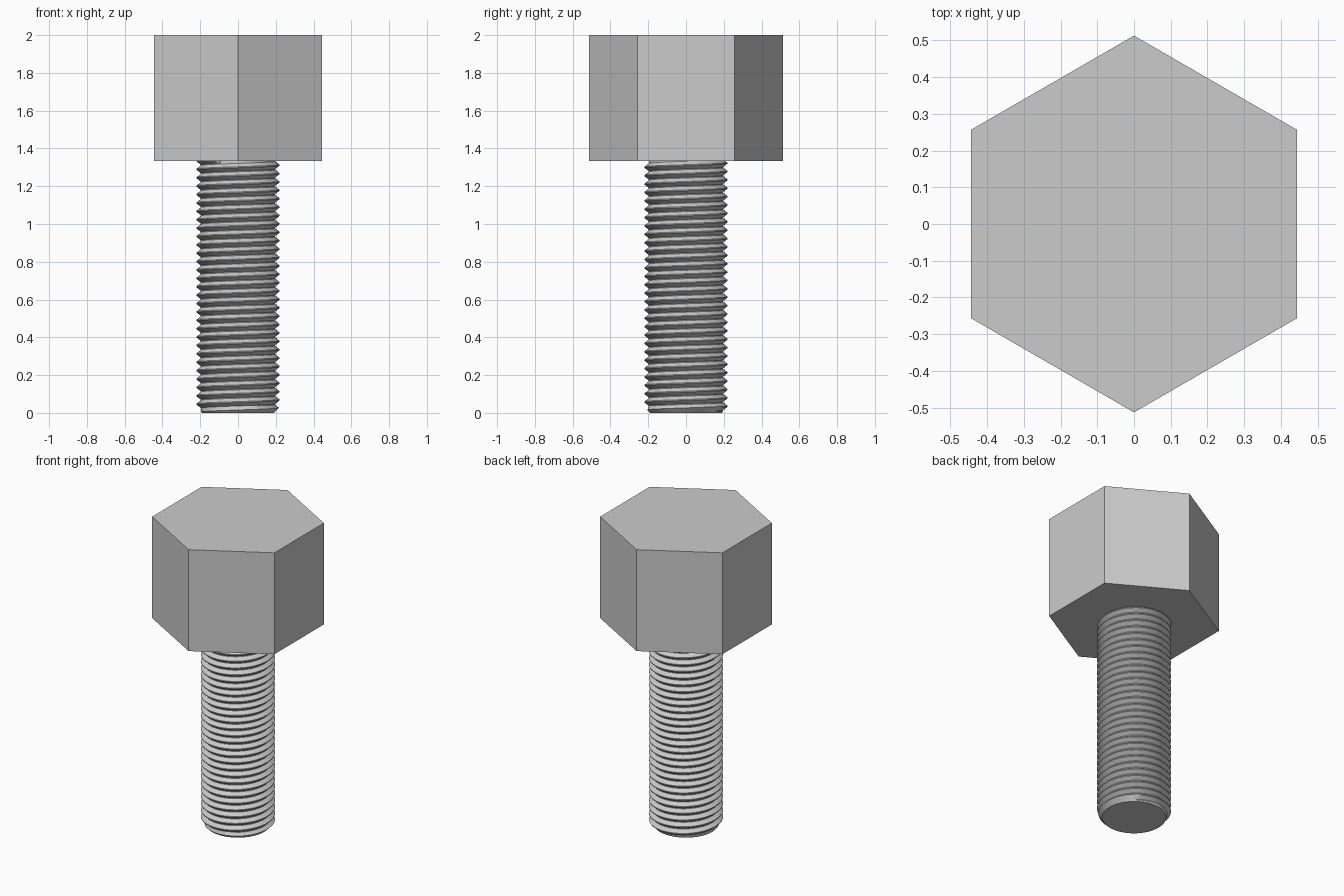
import bpy, bmesh
from math import cos, sin, tau, radians

if "Cube" in bpy.data.objects:
    bpy.data.objects.remove(bpy.data.objects["Cube"])

HEAD_BOTTOM, TOP = 4 / 3, 2.0
HEAD_RADIUS = 0.513
ROOT, CREST, TIP = 0.197, 0.22, 0.19
PITCH = 0.0444
SEGMENTS = 64

steel = bpy.data.materials.new("steel grey")
steel.use_nodes = True
grey = (0.6, 0.6, 0.6, 1)
steel.diffuse_color = grey
steel.node_tree.nodes["Principled BSDF"].inputs["Base Color"].default_value = grey


def add_object(name, bm):
    bmesh.ops.recalc_face_normals(bm, faces=bm.faces)
    mesh = bpy.data.meshes.new(name)
    bm.to_mesh(mesh)
    bm.free()
    mesh.materials.append(steel)
    obj = bpy.data.objects.new(name, mesh)
    bpy.context.collection.objects.link(obj)
    return obj


# Hexagonal head, corners pointing front and back
bm = bmesh.new()
corners = [bm.verts.new((HEAD_RADIUS * sin(tau * i / 6), HEAD_RADIUS * cos(tau * i / 6), HEAD_BOTTOM))
           for i in range(6)]
base = bm.faces.new(corners)
extruded = bmesh.ops.extrude_face_region(bm, geom=[base], use_keep_orig=True)
raised = [v for v in extruded["geom"] if isinstance(v, bmesh.types.BMVert)]
bmesh.ops.translate(bm, verts=raised, vec=(0, 0, TOP - HEAD_BOTTOM))
add_object("hex_head", bm)

# Threaded shank: one tooth profile repeated along each column, climbing as it turns
tooth = [(0.0, ROOT), (0.08, ROOT), (0.48, CREST), (0.6, CREST)]
turns = int(HEAD_BOTTOM / PITCH) + 4
shank_top = HEAD_BOTTOM + 0.005
bm = bmesh.new()
columns = []
for k in range(SEGMENTS + 1):
    angle = tau * k / SEGMENTS
    column = []
    for turn in range(-2, turns):
        for along, radius in tooth:
            z = (turn + along + k / SEGMENTS) * PITCH
            z = min(max(z, 0), shank_top)
            # Chamfer the tip and end the thread inside the head
            radius = ROOT if z == shank_top else min(radius, TIP + z)
            column.append(bm.verts.new((radius * cos(angle), radius * sin(angle), z)))
    columns.append(column)
for left, right in zip(columns, columns[1:]):
    for i in range(len(left) - 1):
        bm.faces.new((left[i], right[i], right[i + 1], left[i + 1]))
bmesh.ops.remove_doubles(bm, verts=bm.verts, dist=0.0001)
bmesh.ops.dissolve_degenerate(bm, edges=bm.edges, dist=0.0001)
# Close both ends
bmesh.ops.holes_fill(bm, edges=[e for e in bm.edges if e.is_boundary], sides=0)
shank = add_object("threaded_shank", bm)

bpy.ops.object.select_all(action="DESELECT")
shank.select_set(True)
bpy.context.view_layer.objects.active = shank
bpy.ops.object.shade_smooth_by_angle(angle=radians(30))
